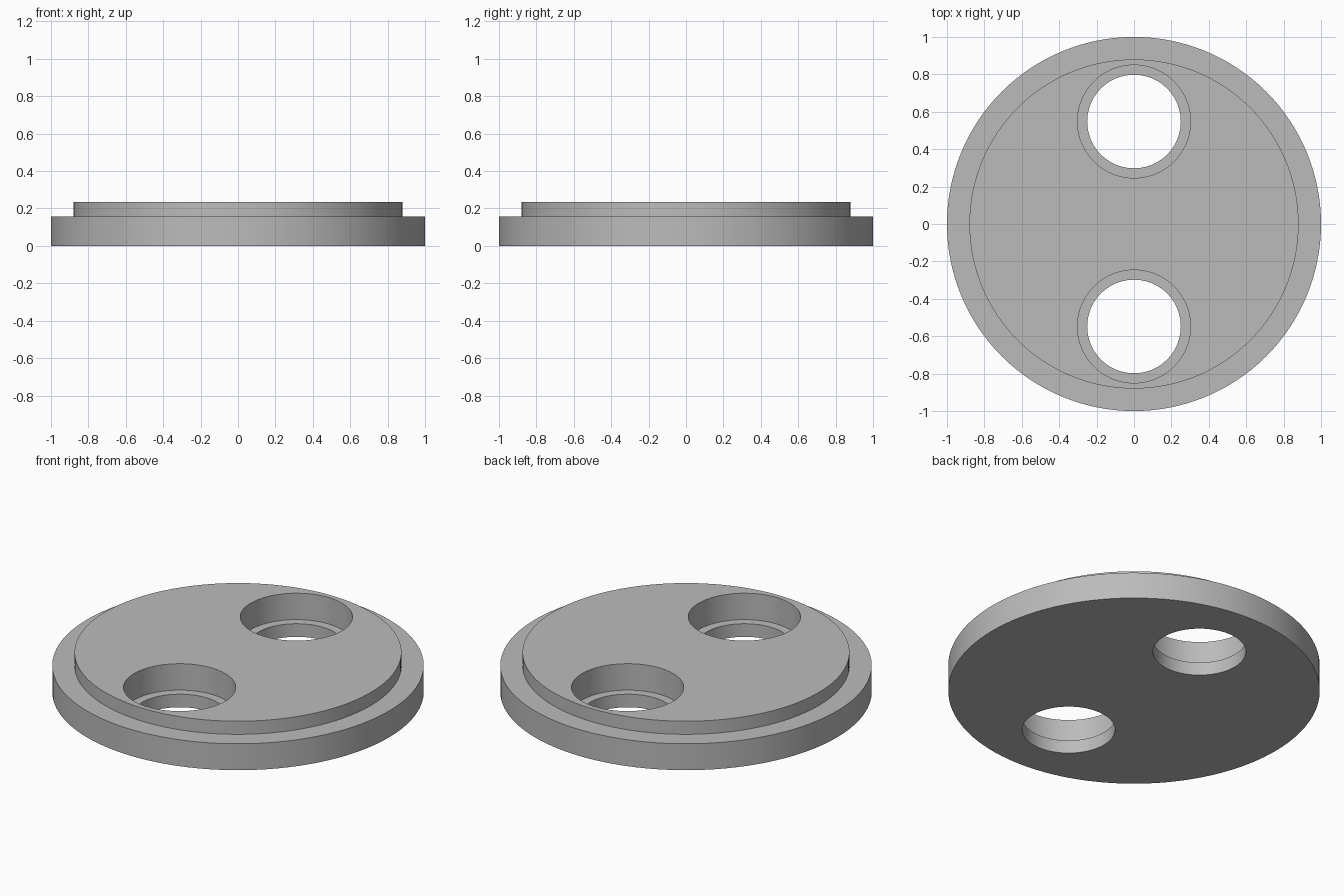
import bpy
import bmesh
import math

# Remove the default object
cube = bpy.data.objects.get("Cube")
if cube:
    bpy.data.objects.remove(cube, do_unlink=True)

BASE_TOP, TOP, LEDGE = 0.157, 0.235, 0.078
HOLE_Y = 0.548

# Single grey material
grey = bpy.data.materials.new("plain_grey")
grey.use_nodes = True
colour = (0.5, 0.5, 0.5, 1.0)
grey.diffuse_color = colour
grey.node_tree.nodes["Principled BSDF"].inputs["Base Color"].default_value = colour


def lathe(name, profile, y=0.0, steps=128):
    """Closed solid turned around z from (radius, height) points."""
    bm = bmesh.new()
    rings = []
    for r, z in profile:
        angles = [2 * math.pi * i / steps for i in range(steps)]
        rings.append([bm.verts.new((r * math.cos(a), r * math.sin(a), z)) for a in angles])
    for low, high in zip(rings, rings[1:]):
        for i in range(steps):
            j = (i + 1) % steps
            bm.faces.new((low[i], low[j], high[j], high[i]))
    bm.faces.new(rings[0][::-1])
    bm.faces.new(rings[-1])
    mesh = bpy.data.meshes.new(name)
    bm.to_mesh(mesh)
    bm.free()
    mesh.materials.append(grey)
    obj = bpy.data.objects.new(name, mesh)
    obj.location.y = y
    bpy.context.collection.objects.link(obj)
    return obj


# Stepped disc: wide base with a narrower raised face
disc = lathe("stepped_disc", [(1, 0), (1, BASE_TOP), (0.88, BASE_TOP), (0.88, TOP)])

# Two counterbored through holes, front and back
bpy.context.view_layer.objects.active = disc
disc.select_set(True)
for label, side in (("front", -1), ("back", 1)):
    cutter = lathe(label + "_hole_cutter",
                   [(0.25, -0.1), (0.25, LEDGE), (0.302, LEDGE), (0.302, TOP + 0.1)],
                   side * HOLE_Y, 96)
    cutter.hide_render = True
    cut = disc.modifiers.new(label + "_hole", "BOOLEAN")
    cut.operation = "DIFFERENCE"
    cut.solver = "EXACT"
    cut.object = cutter
    bpy.ops.object.modifier_apply(modifier=cut.name)
    bpy.data.objects.remove(cutter, do_unlink=True)

# Smooth round walls, sharp rims
bpy.ops.object.shade_smooth_by_angle(angle=math.radians(30))
